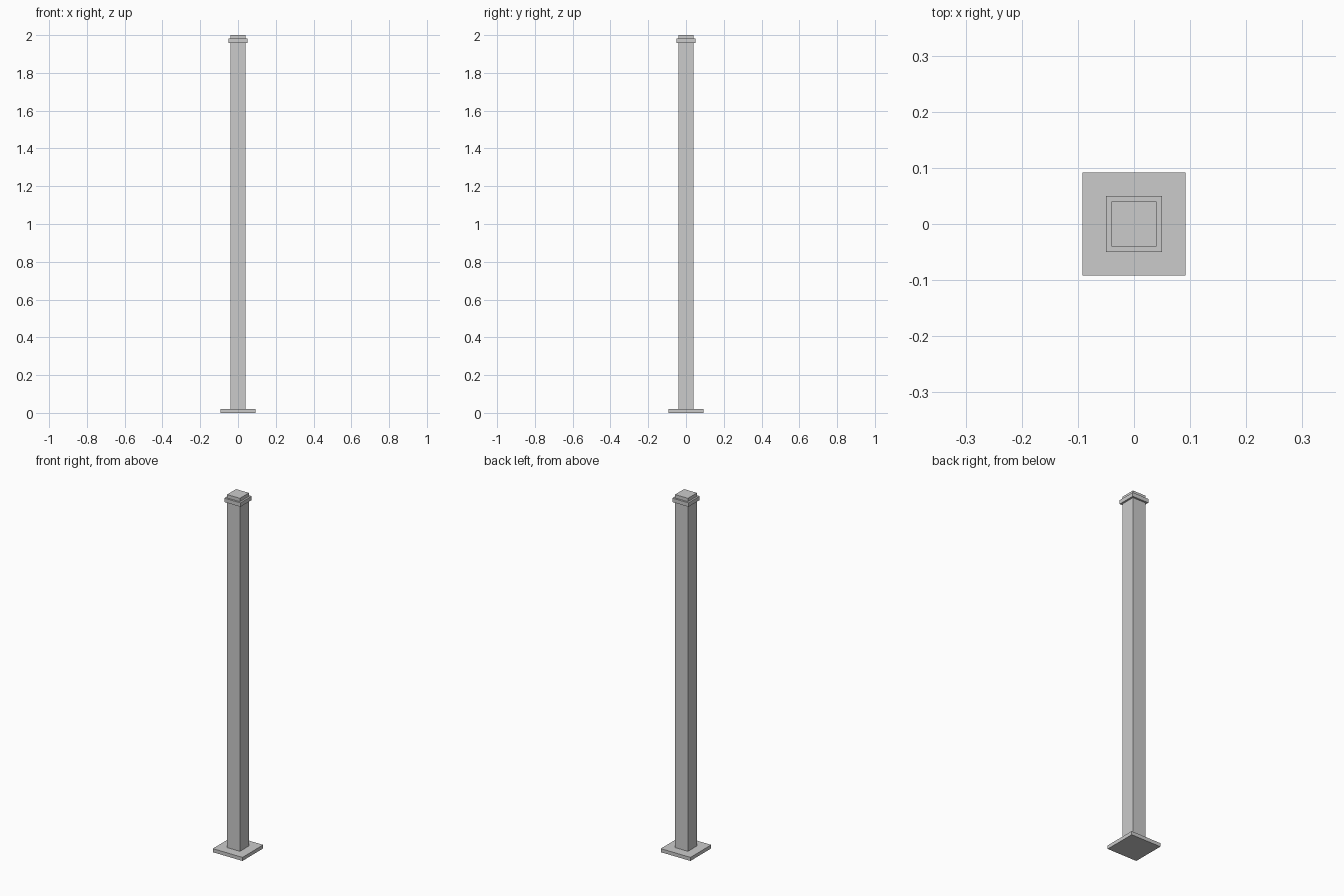
import bpy

if "Cube" in bpy.data.objects:
    bpy.data.objects.remove(bpy.data.objects["Cube"])


def box(name, half, z0, z1):
    """Square box centred on the z axis, from z0 to z1."""
    bpy.ops.mesh.primitive_cube_add(size=1, location=(0, 0, (z0 + z1) / 2))
    ob = bpy.context.object
    ob.name = name
    ob.scale = (2 * half, 2 * half, z1 - z0)
    bpy.ops.object.transform_apply(location=False, rotation=False, scale=True)
    return ob


# Flat mounting plate on the floor
box("base_plate", 0.092, 0.0, 0.02)
# Square post, its top showing above the collar
box("post", 0.04, 0.02, 2.0)
# Collar around the post head
box("top_collar", 0.05, 1.959, 1.981)
